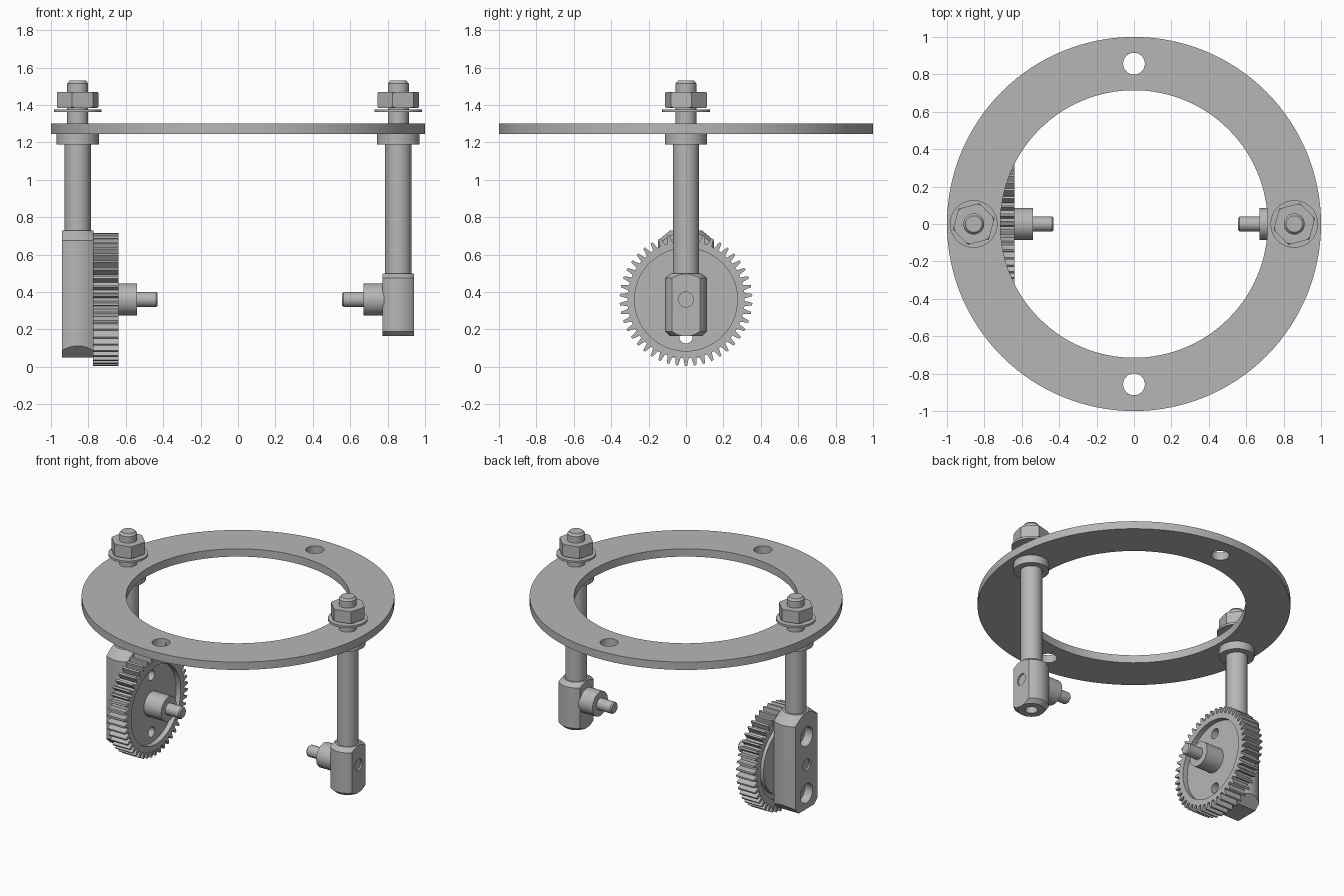
import bpy, bmesh, math
from mathutils import Matrix

old = bpy.data.objects.get("Cube")
if old:
    bpy.data.objects.remove(old, do_unlink=True)

steel = bpy.data.materials.new("grey_steel")
steel.use_nodes = True
GREY = (0.47, 0.47, 0.47, 1)
steel.diffuse_color = GREY
steel.node_tree.nodes["Principled BSDF"].inputs["Base Color"].default_value = GREY

POST_X = 0.857
AXLE_Z = 0.36
HALF = 0.084          # half thickness of the blocks
parts = []


def finish(name, bm, matrix):
    bmesh.ops.recalc_face_normals(bm, faces=bm.faces)
    mesh = bpy.data.meshes.new(name)
    bm.to_mesh(mesh)
    bm.free()
    mesh.transform(matrix)
    mesh.materials.append(steel)
    ob = bpy.data.objects.new(name, mesh)
    bpy.context.collection.objects.link(ob)
    parts.append(ob)
    return ob


def lathe(name, profile, at=(0, 0, 0), axis="Z", sides=48, turn=0, closed=False):
    """Revolve (radius, height) points; a closed profile makes a ring."""
    bm = bmesh.new()
    rings = []
    for r, h in profile:
        angles = [turn + math.tau * i / sides for i in range(sides)]
        rings.append([bm.verts.new((r * math.cos(a), r * math.sin(a), h)) for a in angles])
    pairs = list(zip(rings, rings[1:]))
    if closed:
        pairs.append((rings[-1], rings[0]))
    else:
        bm.faces.new(rings[0])
        bm.faces.new(rings[-1])
    for low, high in pairs:
        for i in range(sides):
            j = (i + 1) % sides
            bm.faces.new((low[i], low[j], high[j], high[i]))
    spin = Matrix.Rotation(math.pi / 2, 4, "Y") if axis == "X" else Matrix()
    return finish(name, bm, Matrix.Translation(at) @ spin)


def rod(name, r, start, end, at=(0, 0, 0), axis="Z", sides=48):
    return lathe(name, [(r, start), (r, end)], at, axis, sides)


def prism(name, outline, x0, x1):
    """Extrude a (y, z) outline along x."""
    bm = bmesh.new()
    ends = [[bm.verts.new((x, y, z)) for y, z in outline] for x in (x0, x1)]
    for end in ends:
        bm.faces.new(end)
    n = len(outline)
    for i in range(n):
        j = (i + 1) % n
        bm.faces.new((ends[0][i], ends[0][j], ends[1][j], ends[1][i]))
    return finish(name, bm, Matrix())


def cut(ob, cutter, operation="DIFFERENCE"):
    mod = ob.modifiers.new("cut", "BOOLEAN")
    mod.operation = operation
    mod.solver = "EXACT"
    mod.object = cutter
    bpy.context.view_layer.objects.active = ob
    bpy.ops.object.modifier_apply(modifier=mod.name)
    parts.remove(cutter)
    bpy.data.objects.remove(cutter, do_unlink=True)


# Mounting ring with two open holes
ring = lathe("mounting_ring", [(0.715, 1.245), (1, 1.245), (1, 1.3), (0.715, 1.3)],
             sides=128, closed=True)
for side in (-1, 1):
    cut(ring, rod("cutter", 0.058, 1.2, 1.35, (0, side * POST_X, 0)))

# Posts, studs, washers and nuts
for label, x, base in (("gear_side", -POST_X, 0.72), ("plain_side", POST_X, 0.49)):
    at = (x, 0, 0)
    lathe(label + "_post", [(0.07, base), (0.07, 1.19), (0.113, 1.19), (0.113, 1.245)], at)
    lathe(label + "_stud", [(0.056, 1.24), (0.056, 1.515), (0.044, 1.53)], at)
    rod(label + "_washer", 0.127, 1.362, 1.377, at)
    nut = lathe(label + "_nut", [(0.115, 1.385), (0.115, 1.47)], at, sides=6,
                turn=math.radians(15))
    cut(nut, lathe("cutter", [(0.102, 1.38), (0.12, 1.396), (0.12, 1.459), (0.102, 1.475)],
                   at), "INTERSECT")

# Short block: round bar with two flats
short = lathe("plain_block", [(0.086, 0.165), (0.113, 0.19), (0.113, 0.475), (0.08, 0.5)],
              (POST_X, 0, 0), sides=64)
slab = [(-0.2, 0.1), (0.2, 0.1), (0.2, 0.8), (-0.2, 0.8)]
cut(short, prism("cutter", slab, POST_X - HALF, POST_X + HALF), "INTERSECT")
cut(short, rod("cutter", 0.04, 0.1, 0.25, (POST_X, 0, 0), sides=32))
cut(short, rod("cutter", 0.04, POST_X + HALF - 0.012, 1, (0, 0, AXLE_Z), "X", 32))

# Tall block: rounded top, wedge-cut bottom, two counterbored holes
tall = lathe("gear_block", [(0.15, 0.03), (0.15, 0.675), (0.085, 0.73)],
             (-POST_X, 0, 0), sides=64)
wedge = [(-0.085, 0.05), (0.085, 0.05), (0.2, 0.16), (0.2, 0.8), (-0.2, 0.8), (-0.2, 0.16)]
cut(tall, prism("cutter", wedge, -POST_X - HALF, -POST_X + HALF), "INTERSECT")
outer = -POST_X - HALF
cut(tall, rod("cutter", 0.04, -1.1, outer + 0.012, (0, 0, AXLE_Z), "X", 32))
for dz in (-0.2, 0.2):
    at = (0, 0, AXLE_Z + dz)
    cut(tall, rod("cutter", 0.068, -1.1, outer + 0.06, at, "X", 32))
    cut(tall, rod("cutter", 0.035, -1.1, -0.7, at, "X", 32))

# Spur gear, dished on both sides
TEETH = 46
outline = []
for t in range(TEETH):
    for offset, r in ((-0.33, 0.314), (-0.13, 0.355), (0.13, 0.355), (0.33, 0.314)):
        a = math.tau * (t + offset) / TEETH
        outline.append((r * math.sin(a), AXLE_Z + r * math.cos(a)))
gear = prism("spur_gear", outline, -0.774, -0.64)
cut(gear, rod("cutter", 0.275, -0.675, -0.6, (0, 0, AXLE_Z), "X", 64))
cut(gear, lathe("cutter", [(0.24, -0.8), (0.275, -0.8), (0.275, -0.745), (0.24, -0.745)],
                (0, 0, AXLE_Z), "X", 64, closed=True))
for dz in (-0.2, 0.2):
    cut(gear, rod("cutter", 0.035, -0.9, -0.5, (0, 0, AXLE_Z + dz), "X", 32))

# Stepped axles pointing inwards
for label, d, start, step, tip in (("gear", 1, -0.7, -0.54, -0.43),
                                   ("plain", -1, 0.78, 0.67, 0.557)):
    lathe(label + "_axle",
          [(0.085, start), (0.085, step), (0.04, step), (0.04, tip - 0.008 * d), (0.033, tip)],
          (0, 0, AXLE_Z), "X")

# Smooth the round surfaces, keep the edges sharp
bpy.ops.object.select_all(action="DESELECT")
for ob in parts:
    ob.select_set(True)
bpy.context.view_layer.objects.active = ring
bpy.ops.object.shade_smooth_by_angle(angle=math.radians(25))
